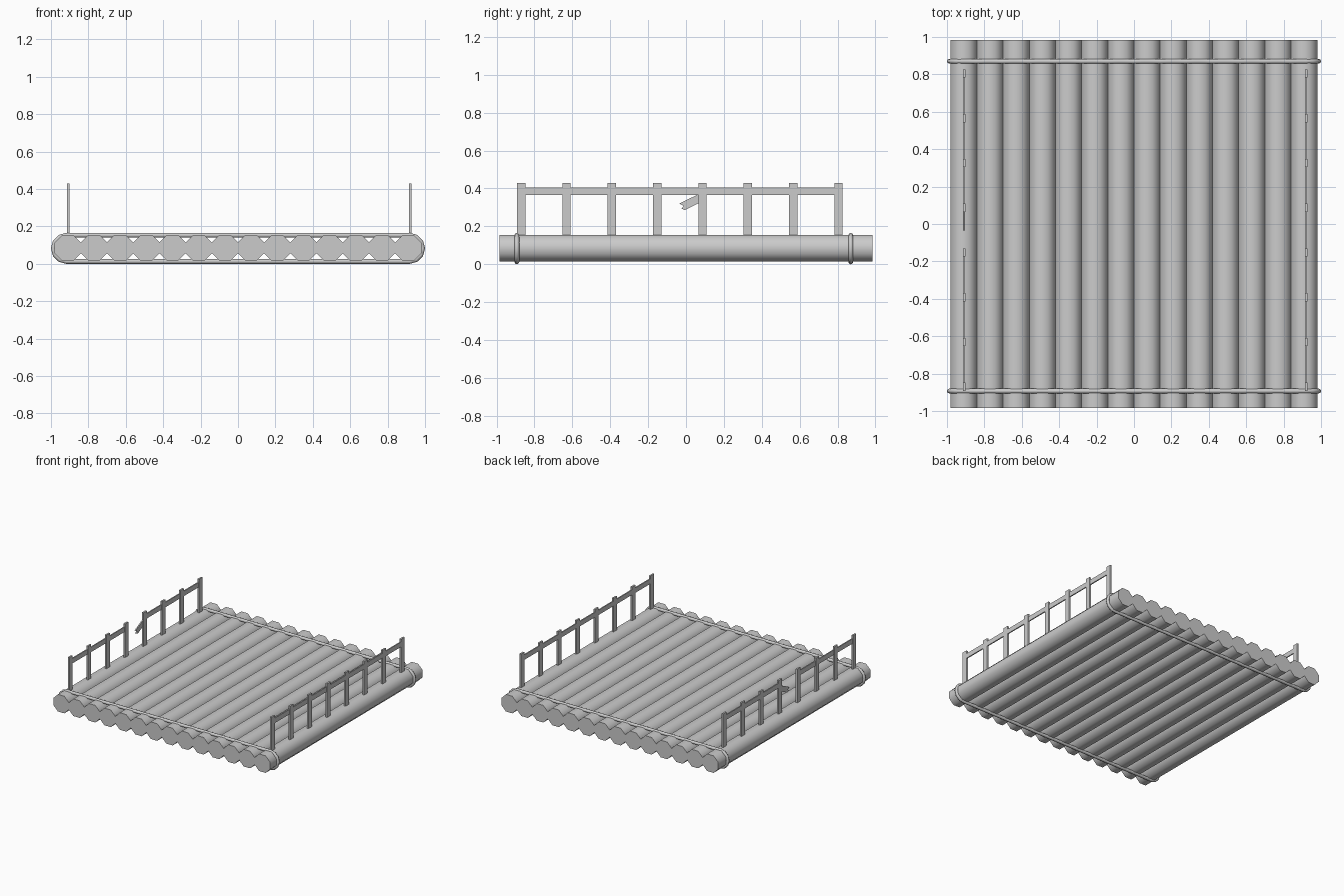
import bpy, bmesh, math

if "Cube" in bpy.data.objects:
    bpy.data.objects.remove(bpy.data.objects["Cube"])

LOG_Z, PITCH = 0.085, 0.14
POST_Y = [-0.87 + i * 0.2393 for i in range(8)]


def prism(name, pts, axis, lo, hi, smooth=False):
    """Extrude a closed 2D outline along x (pts = y,z) or y (pts = x,z)."""
    place = (lambda p, d: (d, p[0], p[1])) if axis == 'x' else (lambda p, d: (p[0], d, p[1]))
    bm = bmesh.new()
    a = [bm.verts.new(place(p, lo)) for p in pts]
    b = [bm.verts.new(place(p, hi)) for p in pts]
    n = len(pts)
    bm.faces.new(a)
    bm.faces.new(b[::-1])
    for i in range(n):
        bm.faces.new((a[i], b[i], b[(i + 1) % n], a[(i + 1) % n]))
    bmesh.ops.recalc_face_normals(bm, faces=bm.faces)
    me = bpy.data.meshes.new(name)
    bm.to_mesh(me)
    bm.free()
    ob = bpy.data.objects.new(name, me)
    bpy.context.collection.objects.link(ob)
    if smooth:
        bpy.ops.object.select_all(action='DESELECT')
        ob.select_set(True)
        bpy.context.view_layer.objects.active = ob
        bpy.ops.object.shade_smooth_by_angle(angle=math.radians(50))
    return ob


def slat(name, x, thick, y0, y1, z0, z1):
    return prism(name, [(y0, z0), (y1, z0), (y1, z1), (y0, z1)], 'x', x - thick / 2, x + thick / 2)


# Deck of fourteen octagonal logs
r = 0.07 / math.cos(math.pi / 8)
for i in range(14):
    cx = (i - 6.5) * PITCH
    ring = [(cx + r * math.cos(math.pi / 8 + k * math.pi / 4),
             LOG_Z + r * math.sin(math.pi / 8 + k * math.pi / 4)) for k in range(8)]
    prism(f"log_{i + 1}", ring, 'y', -0.985, 0.985, smooth=True)

# Rope loops binding the logs at each end
for name, y in (("front_rope", -0.893), ("back_rope", 0.87)):
    path = []
    for side in (1, -1):
        for k in range(7):
            a = side * math.pi / 2 * (1 if side < 0 else -1) + k * math.pi / 6
            a = (-math.pi / 2 if side > 0 else math.pi / 2) + k * math.pi / 6
            path.append((side * 0.9175 + 0.07 * math.cos(a), y, 0.0825 + 0.07 * math.sin(a)))
    cu = bpy.data.curves.new(name, 'CURVE')
    cu.dimensions = '3D'
    cu.bevel_depth = 0.0127
    cu.bevel_resolution = 2
    sp = cu.splines.new('POLY')
    sp.points.add(len(path) - 1)
    for p, co in zip(sp.points, path):
        p.co = (*co, 1)
    sp.use_cyclic_u = True
    bpy.context.collection.objects.link(bpy.data.objects.new(name, cu))

# Railing posts on both sides
for side, x in (("left", -0.908), ("right", 0.92)):
    for i, y in enumerate(POST_Y):
        slat(f"{side}_post_{i + 1}", x, 0.014, y - 0.022, y + 0.022, 0.14, 0.43)

# Rails: whole on the right, broken in the middle on the left
slat("right_rail", 0.92, 0.009, -0.89, 0.825, 0.365, 0.405)
slat("left_front_rail", -0.908, 0.009, -0.89, -0.13, 0.365, 0.405)
slat("left_back_rail", -0.908, 0.009, 0.066, 0.825, 0.365, 0.405)

# Snapped, drooping rail piece with a splintered end
prism("broken_rail", [(0.09, 0.382), (-0.035, 0.32), (-0.012, 0.308), (-0.024, 0.293),
                      (-0.005, 0.286), (0.09, 0.334)], 'x', -0.913, -0.903)
